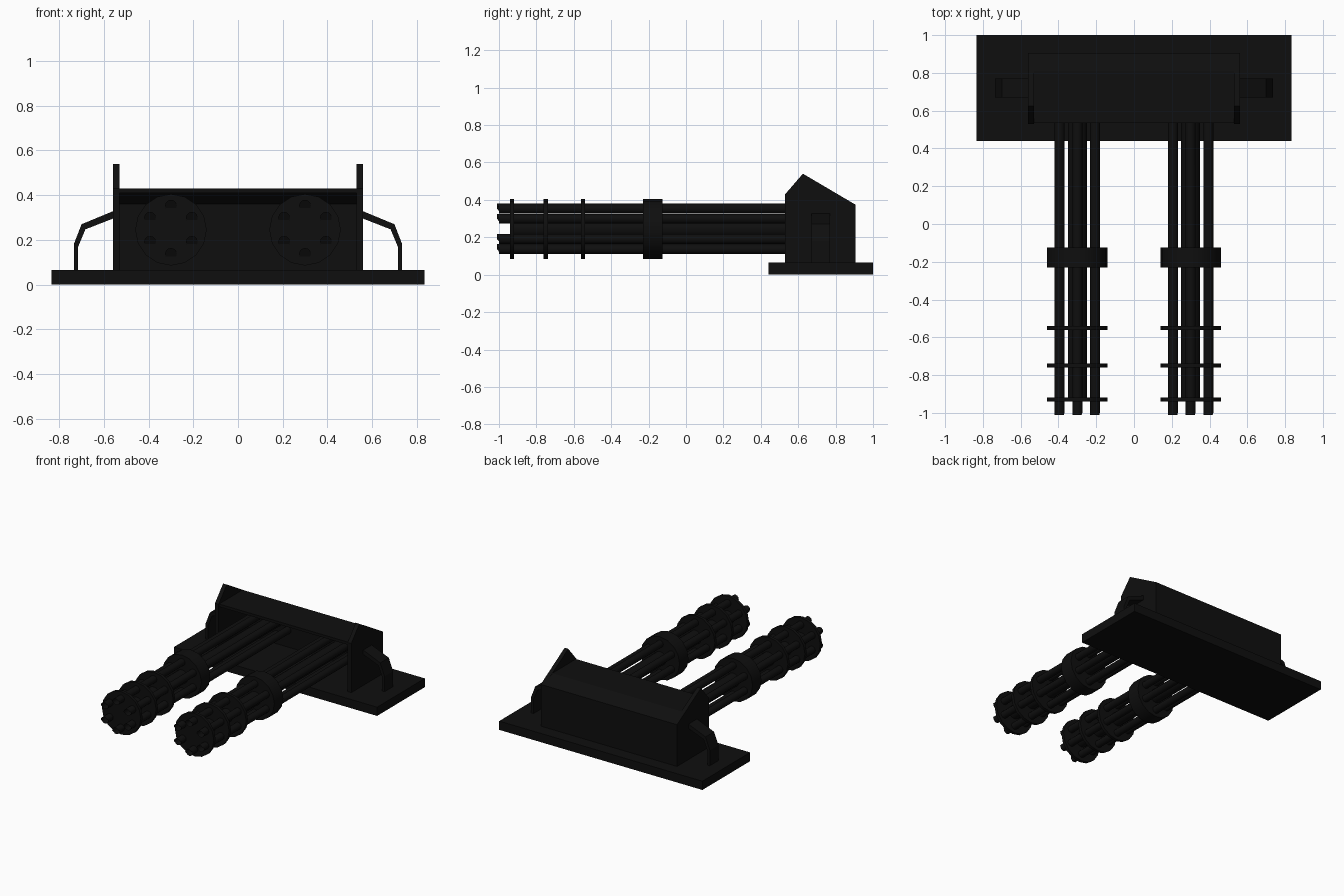
import bpy, bmesh, math
from mathutils import Matrix, Vector

cube = bpy.data.objects.get("Cube")
if cube:
    bpy.data.objects.remove(cube, do_unlink=True)

black = bpy.data.materials.new("gunmetal black")
black.use_nodes = True
COLOR = (0.0045, 0.0045, 0.0045, 1)
black.diffuse_color = COLOR
black.node_tree.nodes["Principled BSDF"].inputs["Base Color"].default_value = COLOR


def finish(name, bm, smooth=False):
    bmesh.ops.recalc_face_normals(bm, faces=bm.faces)
    mesh = bpy.data.meshes.new(name)
    bm.to_mesh(mesh)
    bm.free()
    mesh.materials.append(black)
    obj = bpy.data.objects.new(name, mesh)
    bpy.context.collection.objects.link(obj)
    if smooth:
        bpy.ops.object.select_all(action='DESELECT')
        obj.select_set(True)
        bpy.context.view_layer.objects.active = obj
        bpy.ops.object.shade_smooth_by_angle(angle=math.radians(35))
    return obj


def extrude(name, points, depth):
    """Close a 3D outline into a face and extrude it along the depth vector."""
    bm = bmesh.new()
    face = bm.faces.new([bm.verts.new(p) for p in points])
    ext = bmesh.ops.extrude_face_region(bm, geom=[face])
    verts = [g for g in ext["geom"] if isinstance(g, bmesh.types.BMVert)]
    bmesh.ops.translate(bm, verts=verts, vec=depth)
    return finish(name, bm)


def cylinder(name, x, z, y0, y1, radius, sides, bore=0):
    """Cylinder along y; an optional bore is sunk into its front end."""
    bm = bmesh.new()
    bmesh.ops.create_cone(bm, cap_ends=True, segments=sides, radius1=radius,
                          radius2=radius, depth=y1 - y0)
    bm.transform(Matrix.Translation((x, (y0 + y1) / 2, z))
                 @ Matrix.Rotation(math.pi / 2, 4, 'X'))
    if bore:
        bm.faces.ensure_lookup_table()
        front = min(bm.faces, key=lambda f: f.calc_center_median().y)
        bmesh.ops.inset_region(bm, faces=[front], thickness=radius - bore)
        ext = bmesh.ops.extrude_face_region(bm, geom=[front])
        verts = [g for g in ext["geom"] if isinstance(g, bmesh.types.BMVert)]
        bmesh.ops.translate(bm, verts=verts, vec=(0, 0.05, 0))
        bmesh.ops.delete(bm, geom=[front], context='FACES_ONLY')
    return finish(name, bm, smooth=True)


# Base slab
extrude("base_plate", [(-0.835, 0.44, 0), (0.835, 0.44, 0),
                       (0.835, 1.0, 0), (-0.835, 1.0, 0)], (0, 0, 0.065))

# Housing shell: flat roof, sloped rear roof and back wall, open at the front
shell = [(0.535, 0.43), (0.81, 0.43), (0.905, 0.375), (0.905, 0.065),
         (0.88, 0.065), (0.88, 0.36), (0.80, 0.41), (0.535, 0.41)]
extrude("housing_shell", [(-0.535, y, z) for y, z in shell], (1.07, 0, 0))

# Peaked side plates and bent support straps
plate = [(0.53, 0.065), (0.53, 0.43), (0.625, 0.54), (0.905, 0.375), (0.905, 0.065)]
strap = [(0.555, 0.33), (0.70, 0.27), (0.735, 0.18), (0.735, 0.06),
         (0.715, 0.06), (0.715, 0.17), (0.683, 0.247), (0.555, 0.297)]
for side, s in (("left", 1), ("right", -1)):
    extrude(f"{side}_side_plate", [(s * 0.53, y, z) for y, z in plate], (s * 0.03, 0, 0))
    extrude(f"{side}_support_strap", [(s * x, 0.67, z) for x, z in strap], (0, 0.10, 0))

# Twin rotary guns
AXIS_Z = 0.245
for side, x in (("left", 0.30), ("right", -0.30)):
    cylinder(f"{side}_gun_shaft", x, AXIS_Z, -0.94, 0.88, 0.05, 16)
    for i in range(6):
        a = math.radians(30 + 60 * i)
        cylinder(f"{side}_barrel_{i + 1}", x + 0.108 * math.cos(a),
                 AXIS_Z + 0.108 * math.sin(a), -1.0, 0.88, 0.0265, 12, bore=0.016)
    cylinder(f"{side}_barrel_collar", x, AXIS_Z, -0.23, -0.125, 0.16, 16)
    for i, y in enumerate((-0.93, -0.75, -0.55)):
        cylinder(f"{side}_barrel_ring_{i + 1}", x, AXIS_Z, y - 0.011, y + 0.011, 0.16, 16)
